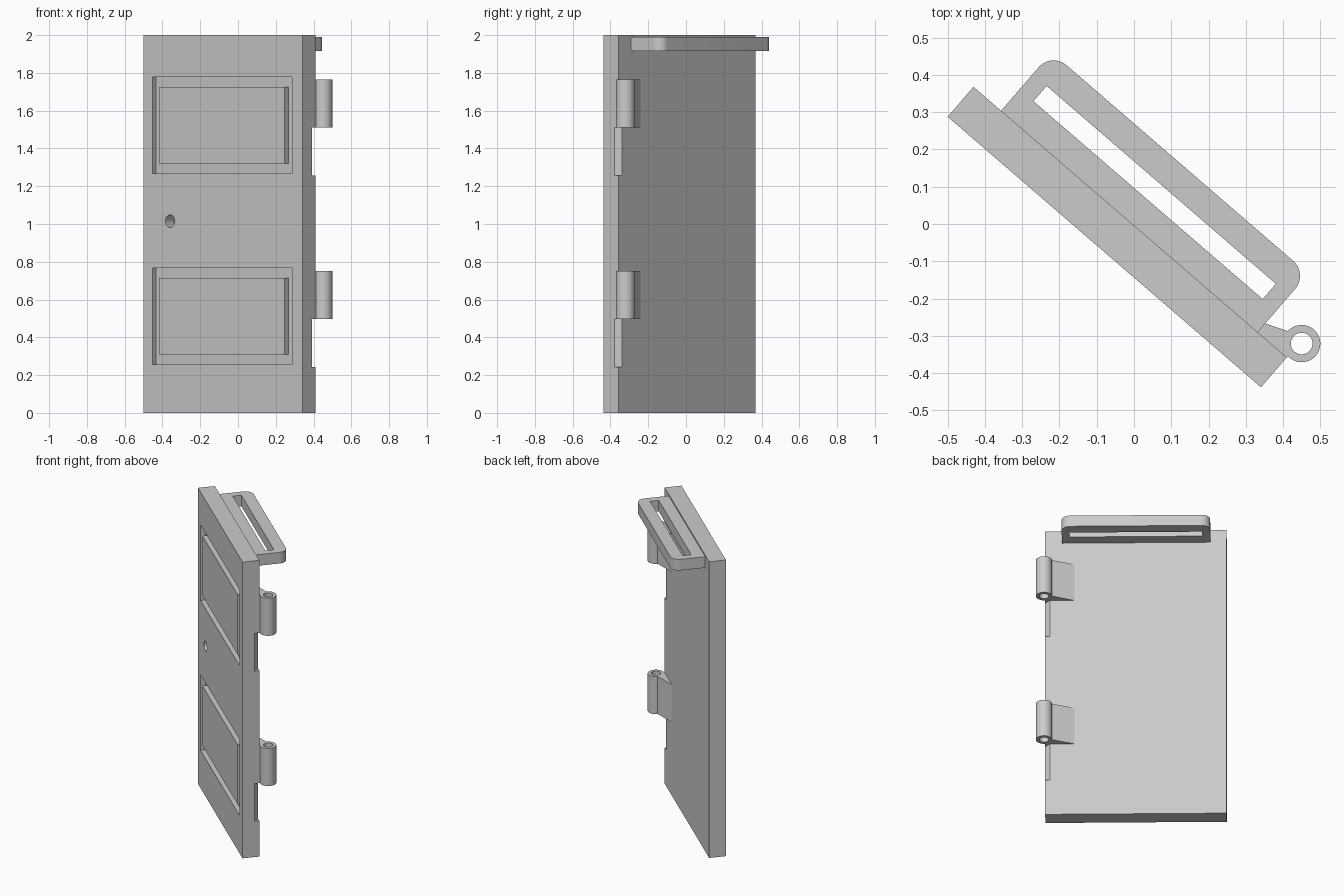
import bpy, bmesh
from math import cos, sin, pi, radians
from mathutils import Matrix

cube = bpy.data.objects.get("Cube")
if cube:
    bpy.data.objects.remove(cube, do_unlink=True)

grey = bpy.data.materials.new("plain grey")
grey.use_nodes = True
grey.diffuse_color = (0.6, 0.6, 0.6, 1)
grey.node_tree.nodes["Principled BSDF"].inputs["Base Color"].default_value = (0.6, 0.6, 0.6, 1)

# The door stands turned; parts are laid out along its width (u) and depth (v)
PLACE = Matrix.Translation((-0.045, -0.035, 0)) @ Matrix.Rotation(radians(-40.8), 4, "Z")
HALF_W, HALF_T = 0.555, 0.053


def prism(name, outline, low, high):
    """Extrude a (u, v) outline between two heights."""
    bm = bmesh.new()
    face = bm.faces.new([bm.verts.new((u, v, low)) for u, v in outline])
    top = bmesh.ops.extrude_face_region(bm, geom=[face])
    verts = [g for g in top["geom"] if isinstance(g, bmesh.types.BMVert)]
    bmesh.ops.translate(bm, vec=(0, 0, high - low), verts=verts)
    bmesh.ops.recalc_face_normals(bm, faces=bm.faces)
    mesh = bpy.data.meshes.new(name)
    bm.to_mesh(mesh)
    bm.free()
    mesh.materials.append(grey)
    obj = bpy.data.objects.new(name, mesh)
    obj.matrix_world = PLACE
    bpy.context.collection.objects.link(obj)
    return obj


def box(name, u0, u1, v0, v1, low, high):
    return prism(name, [(u0, v0), (u1, v0), (u1, v1), (u0, v1)], low, high)


def arc(u, v, r, start, end, steps):
    angles = [start + (end - start) * i / steps for i in range(steps + 1)]
    return [(u + r * cos(a), v + r * sin(a)) for a in angles]


def circle(u, v, r, steps=40):
    return arc(u, v, r, 0, 2 * pi, steps)[:-1]


def activate(obj):
    bpy.ops.object.select_all(action="DESELECT")
    obj.select_set(True)
    bpy.context.view_layer.objects.active = obj


def cut(obj, cutter):
    """Subtract the cutter and discard it."""
    cutter.hide_render = True
    mod = obj.modifiers.new("cut", "BOOLEAN")
    mod.operation, mod.solver, mod.object = "DIFFERENCE", "EXACT", cutter
    activate(obj)
    bpy.ops.object.modifier_apply(modifier=mod.name)
    bpy.data.objects.remove(cutter, do_unlink=True)


def smooth(obj):
    activate(obj)
    bpy.ops.object.shade_smooth_by_angle(angle=radians(30))


# Door slab
door = box("door_slab", -HALF_W, HALF_W, -HALF_T, HALF_T, 0, 2)

# Grooved panels on the front: a pocket with a flush raised field
GROOVE = 0.03
for label, low in (("lower", 0.255), ("upper", 1.267)):
    high = low + 0.512
    cut(door, box("pocket", -0.494, 0.483, -0.1, -HALF_T + GROOVE, low, high))
    box(label + "_raised_panel", -0.446, 0.431, -HALF_T, -HALF_T + GROOVE + 0.003,
        low + 0.054, high - 0.054)

# Blind handle hole
hole = prism("hole", circle(-0.37, 0, 0.033, 32), -0.07, 0.07)
hole.matrix_world = PLACE @ Matrix.Translation((0, -HALF_T, 1.015)) @ Matrix.Rotation(pi / 2, 4, "X") \
    @ Matrix.Translation((0, 0, 0))
cut(door, hole)

# Hinges: knuckle, web and the clearance chamfer below
PIN_U, PIN_V = 0.561, 0.107
for label, low in (("lower", 0.496), ("upper", 1.51)):
    high = low + 0.254
    knuckle = prism(label + "_hinge_knuckle", circle(PIN_U, PIN_V, 0.05), low, high)
    cut(knuckle, prism("bore", circle(PIN_U, PIN_V, 0.029), low - 0.1, high + 0.1))
    smooth(knuckle)
    prism(label + "_hinge_web",
          [(0.375, HALF_T), (0.38, 0.045), (HALF_W, 0.045), (0.556, 0.065),
           (0.535, 0.075), (0.521, 0.1), (0.516, 0.11)], low, high)
    cut(door, prism("clearance", [(HALF_W, 0.024), (0.6, -0.023), (0.6, 0.1), (0.48, 0.1)],
                    low - 0.254, low))
smooth(door)

# Slotted top handle on the back
R, LEFT, RIGHT, BACK = 0.053, -0.457, 0.452, 0.26
outline = [(LEFT, HALF_T - 0.003), (RIGHT, HALF_T - 0.003)]
outline += arc(RIGHT - R, BACK - R, R, 0, pi / 2, 10)
outline += arc(LEFT + R, BACK - R, R, pi / 2, pi, 10)
handle = prism("top_handle", outline, 1.915, 1.99)
cut(handle, box("slot", -0.408, 0.404, 0.129, 0.183, 1.8, 2.1))
smooth(handle)
